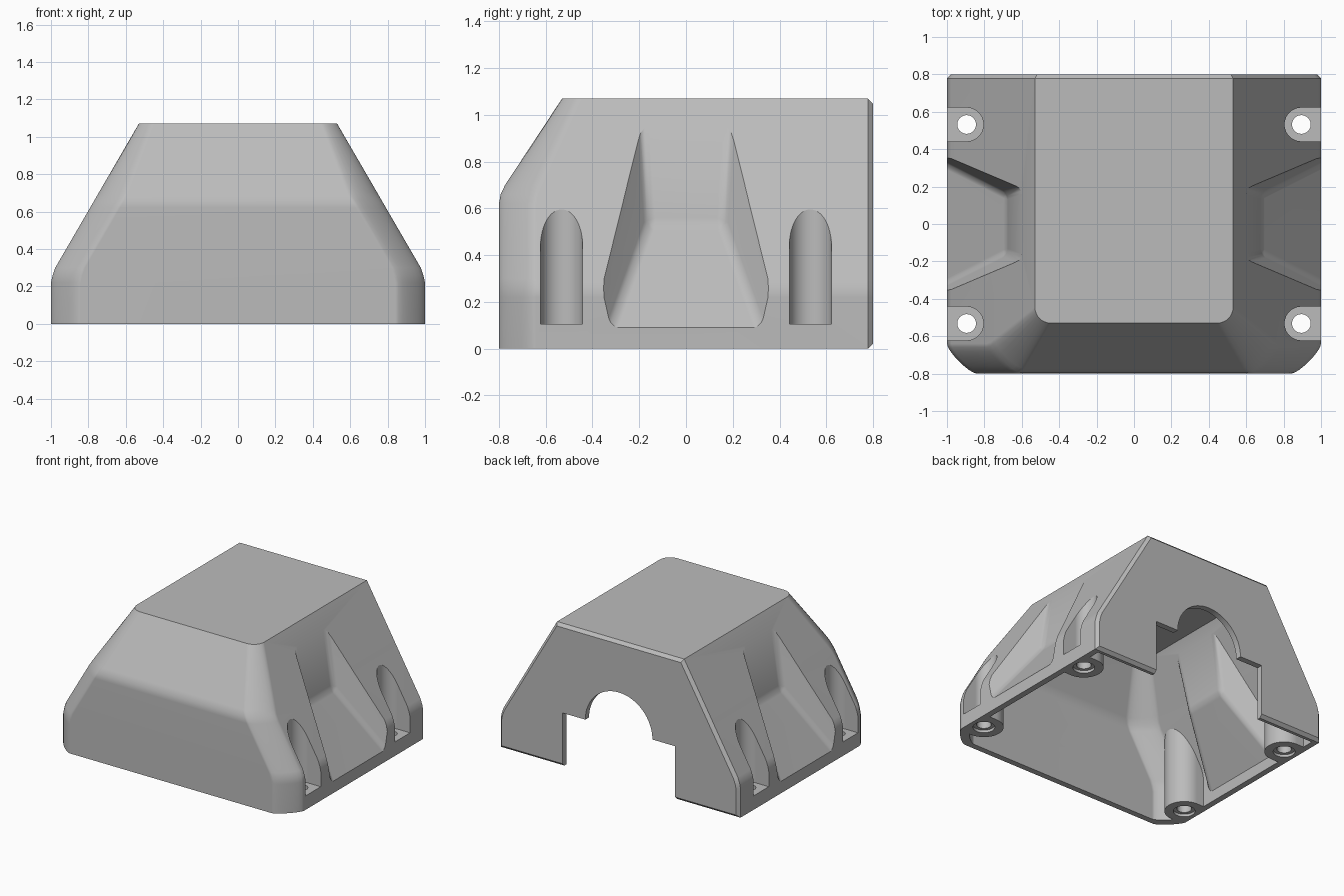
import bpy, bmesh
from math import pi, cos, sin
from mathutils import Vector

if "Cube" in bpy.data.objects:
    bpy.data.objects.remove(bpy.data.objects["Cube"], do_unlink=True)

grey = bpy.data.materials.new("plain_grey")
grey.use_nodes = True
grey.diffuse_color = (0.5, 0.5, 0.5, 1)
grey.node_tree.nodes["Principled BSDF"].inputs["Base Color"].default_value = (0.5, 0.5, 0.5, 1)

WALL = 0.045
BACK = 0.8


def loft(name, rings, bevel=0.0, pick=lambda e: True, segments=1):
    """Closed solid through matching rings of points, with optional bevelled edges."""
    bm = bmesh.new()
    loops = [[bm.verts.new(p) for p in ring] for ring in rings]
    n = len(loops[0])
    for a, b in zip(loops, loops[1:]):
        for i in range(n):
            j = (i + 1) % n
            bm.faces.new((a[i], a[j], b[j], b[i]))
    bm.faces.new(loops[0][::-1])
    bm.faces.new(loops[-1])
    bmesh.ops.recalc_face_normals(bm, faces=bm.faces)
    if bevel:
        bmesh.ops.bevel(bm, geom=[e for e in bm.edges if pick(e)], offset=bevel,
                        segments=segments, profile=0.5, affect='EDGES')
    mesh = bpy.data.meshes.new(name)
    bm.to_mesh(mesh)
    bm.free()
    mesh.materials.append(grey)
    obj = bpy.data.objects.new(name, mesh)
    bpy.context.collection.objects.link(obj)
    return obj


def cut(target, cutter):
    """Subtract cutter from target, then discard it."""
    mod = target.modifiers.new("cut", 'BOOLEAN')
    mod.operation, mod.solver, mod.object = 'DIFFERENCE', 'EXACT', cutter
    bpy.context.view_layer.objects.active = target
    bpy.ops.object.modifier_apply(modifier=mod.name)
    bpy.data.objects.remove(cutter, do_unlink=True)


def section(z, w, front, back, c, k):
    """Horizontal section: square at the back, softened corner cuts at the front."""
    p0, p3 = Vector((w, front + c)), Vector((w - c, front))
    p1, p2 = p0 - Vector((0, k * c)), p3 + Vector((k * c, 0))
    half = [(w, back)]
    for i in range(9):
        t = i / 8
        p = p0 * (1 - t)**3 + p1 * 3 * t * (1 - t)**2 + p2 * 3 * t * t * (1 - t) + p3 * t**3
        half.append((p.x, p.y))
    return [(x, y, z) for x, y in half] + [(-x, y, z) for x, y in reversed(half)]


def on_back_rim(edge):
    at_back = lambda vs: all(v.co.y > BACK - 0.001 for v in vs)
    return at_back(edge.verts) and not all(at_back(f.verts) for f in edge.link_faces)


# Height, half width, front, corner size and corner roundness
PROFILE = [
    (0, 1, -0.8, 0.16, 0.25), (0.22, 1, -0.8, 0.16, 0.25),
    (0.26, 0.991, -0.8, 0.16, 0.25), (0.3, 0.977, -0.8, 0.16, 0.25),
    (0.62, 0.791, -0.8, 0.16, 0.25), (0.66, 0.768, -0.793, 0.16, 0.25),
    (0.7, 0.745, -0.774, 0.16, 0.28), (1.07, 0.53, -0.53, 0.085, 0.55)]


def pocket(side, pad):
    """Tapered side recess; pad grows it for the wall behind it."""
    outline = [(0.68, 0.53), (0.59, 1.0), (1.2, 1.0), (1.2, -0.185)]
    rings = []
    for s in (-1, 1):
        rings.append([(side * (x - pad), s * (0.16 + 0.816 * (x - 0.68)
                      + 0.227 * (z - 0.53) + pad * 0.2), z) for x, z in outline])
    return loft("pocket_cutter", rings, 0.03, segments=3)


def channel(side, y, r, z0, z1):
    """Upright channel, round inside and open outward."""
    outline = [(0.895 + r * cos(a), y + r * sin(a))
               for a in (pi / 2 + pi * i / 24 for i in range(25))]
    outline += [(1.2, y - r), (1.2, y + r)]
    return loft("channel_cutter", [[(side * x, v, z) for x, v in outline] for z in (z0, z1)])


def drill(x, y, r, z0, z1):
    ring = [(x + r * cos(2 * pi * i / 32), y + r * sin(2 * pi * i / 32)) for i in range(32)]
    return loft("hole_cutter", [[(u, v, z) for u, v in ring] for z in (z0, z1)])


sides = (-1, 1)
mounts = [(s, y) for s in sides for y in (-0.532, 0.532)]

# Outer body with a chamfered back rim
housing = loft("housing", [section(z, w, f, BACK, c, k) for z, w, f, c, k in PROFILE],
               0.022, on_back_rim)

# Hollow interior, leaving walls behind the pockets and screw columns
rows = [(-0.1,) + PROFILE[0][1:]] + PROFILE[1:-1] + [(1.03, 0.553, -0.556, 0.09, 0.5)]
cavity = loft("cavity_cutter", [section(z, w - WALL, f + WALL, BACK - WALL, c, k)
                                for z, w, f, c, k in rows])
for s in sides:
    cut(cavity, pocket(s, 0.05))
for s, y in mounts:
    cut(cavity, channel(s, y, 0.135, -0.3, 1.2))
cut(housing, cavity)

# Side pockets, screw channels and screw holes
for s in sides:
    cut(housing, pocket(s, 0))
for s, y in mounts:
    cut(housing, channel(s, y, 0.09, 0.105, 1.2))
    cut(housing, drill(s * 0.895, y, 0.05, -0.2, 0.3))
    cut(housing, drill(s * 0.895, y, 0.075, -0.2, 0.02))

# Stepped and arched opening in the back wall
arch = [(0.28 * cos(pi * i / 32), 0.405 + 0.28 * sin(pi * i / 32)) for i in range(33)]
outline = [(0.47, -0.2), (0.47, 0.405)] + arch + [(-0.47, 0.405), (-0.47, -0.2)]
cut(housing, loft("opening_cutter", [[(x, y, z) for x, z in outline] for y in (0.68, 0.95)]))

# Smooth shading with crisp edges
bpy.ops.object.select_all(action='DESELECT')
housing.select_set(True)
bpy.context.view_layer.objects.active = housing
bpy.ops.object.shade_smooth_by_angle(angle=0.5)
weighted = housing.modifiers.new("even_shading", 'WEIGHTED_NORMAL')
weighted.keep_sharp = True
